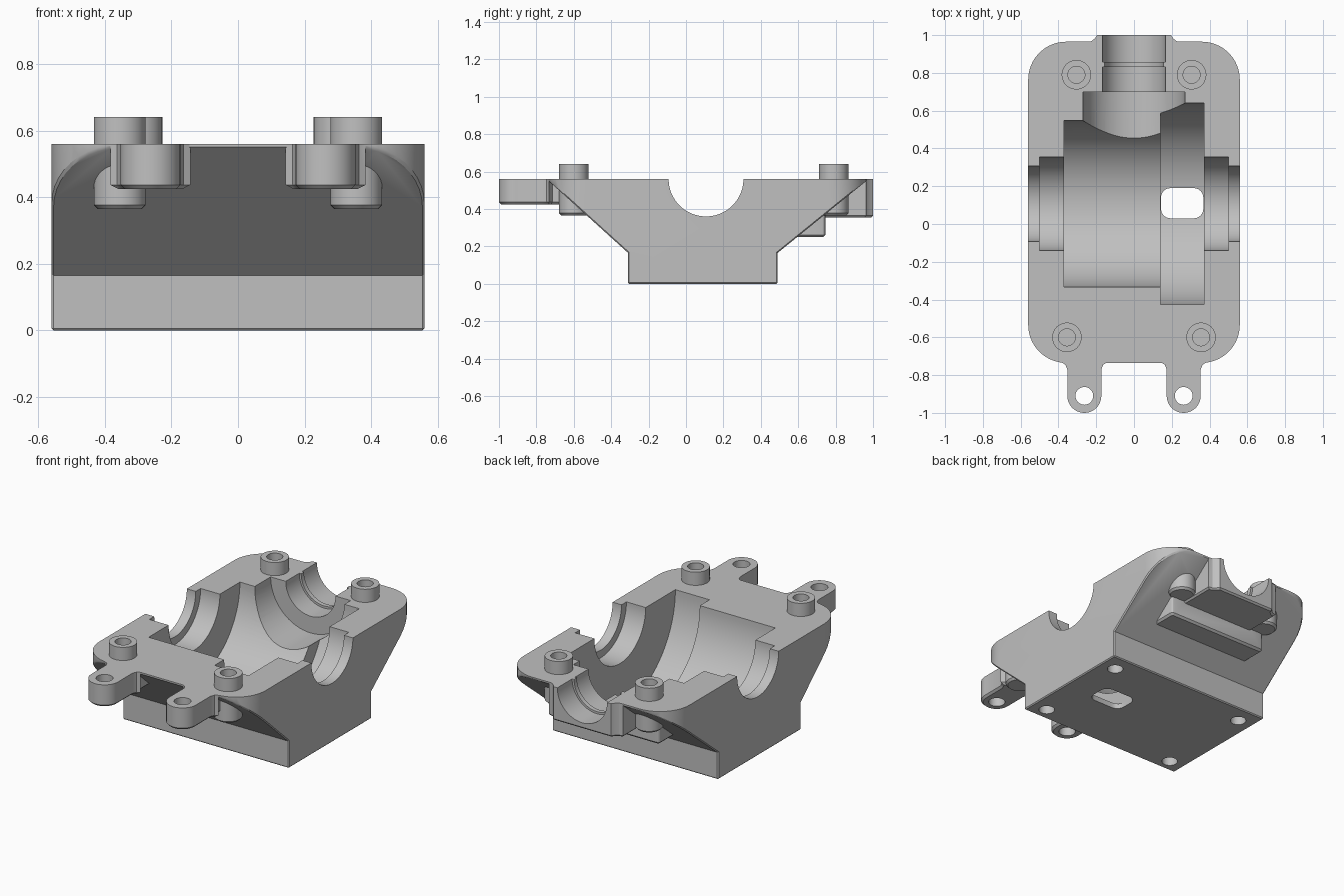
import bpy, bmesh
from math import cos, sin, pi, radians
from mathutils import Matrix

cube = bpy.data.objects.get("Cube")
if cube:
    bpy.data.objects.remove(cube, do_unlink=True)

TOP = 0.56       # parting plane
AXLE_Y = 0.107   # cross axle position

grey = bpy.data.materials.new("light_grey")
grey.use_nodes = True
grey.diffuse_color = (0.53, 0.53, 0.53, 1)
grey.node_tree.nodes["Principled BSDF"].inputs["Base Color"].default_value = grey.diffuse_color


def finish(name, bm):
    bmesh.ops.recalc_face_normals(bm, faces=bm.faces)
    mesh = bpy.data.meshes.new(name)
    bm.to_mesh(mesh)
    bm.free()
    mesh.materials.append(grey)
    obj = bpy.data.objects.new(name, mesh)
    bpy.context.collection.objects.link(obj)
    return obj


def prism(name, outline, low, high, axis="z", chamfer=0):
    """Extrude a 2D outline along z (x, y points) or x (y, z points)."""
    bm = bmesh.new()
    place = (lambda a, b, h: (a, b, h)) if axis == "z" else (lambda a, b, h: (h, a, b))
    face = bm.faces.new([bm.verts.new(place(a, b, low)) for a, b in outline])
    base_edges = list(face.edges)
    ext = bmesh.ops.extrude_face_region(bm, geom=[face], use_keep_orig=True)
    verts = [g for g in ext["geom"] if isinstance(g, bmesh.types.BMVert)]
    bmesh.ops.translate(bm, verts=verts, vec=place(0, 0, high - low))
    bmesh.ops.recalc_face_normals(bm, faces=bm.faces)
    if chamfer:
        bmesh.ops.bevel(bm, geom=base_edges, offset=chamfer, segments=1, affect='EDGES')
    return finish(name, bm)


def cylinder(name, r, low, high, center, axis="z", sides=64):
    bm = bmesh.new()
    bmesh.ops.create_cone(bm, cap_ends=True, segments=sides, radius1=r, radius2=r, depth=high - low)
    bmesh.ops.translate(bm, verts=bm.verts, vec=(0, 0, (low + high) / 2))
    turn = {"z": Matrix(), "x": Matrix.Rotation(pi / 2, 4, 'Y'), "y": Matrix.Rotation(-pi / 2, 4, 'X')}
    bmesh.ops.transform(bm, matrix=Matrix.Translation(center) @ turn[axis], verts=bm.verts)
    return finish(name, bm)


def rounded_rect(x0, x1, y0, y1, r, steps=10):
    pts = []
    for k, (cx, cy) in enumerate([(x1 - r, y1 - r), (x0 + r, y1 - r), (x0 + r, y0 + r), (x1 - r, y0 + r)]):
        for i in range(steps + 1):
            a = pi / 2 * (k + i / steps)
            pts.append((cx + r * cos(a), cy + r * sin(a)))
    return pts


def combine(target, tool, operation):
    mod = target.modifiers.new("combine", 'BOOLEAN')
    mod.operation = operation
    mod.solver = 'EXACT'
    mod.object = tool
    bpy.context.view_layer.objects.active = target
    bpy.ops.object.modifier_apply(modifier=mod.name)
    bpy.data.objects.remove(tool, do_unlink=True)


def smooth(obj):
    bpy.ops.object.select_all(action='DESELECT')
    obj.select_set(True)
    bpy.context.view_layer.objects.active = obj
    bpy.ops.object.shade_smooth_by_angle(angle=radians(28))


# Housing: flared side profile trimmed to a round-cornered plan
profile = [(-0.31, 0), (0.49, 0), (0.49, 0.165), (0.965, 0.55),
           (0.965, TOP), (-0.735, TOP), (-0.735, 0.55), (-0.31, 0.165)]
housing = prism("housing", profile, -0.56, 0.56, "x")
plan = prism("plan_trim", rounded_rect(-0.56, 0.56, -0.735, 0.965, 0.2), -0.1, 0.7)
combine(housing, plan, 'INTERSECT')

# Chamfer the foot and the rims of the sloping faces
bm = bmesh.new()
bm.from_mesh(housing.data)
bmesh.ops.remove_doubles(bm, verts=bm.verts, dist=0.0005)
bm.normal_update()


def is_slope(f):
    return f.normal.z < -0.3 and abs(f.normal.y) > 0.3


rims = []
for e in bm.edges:
    if len(e.link_faces) != 2:
        continue
    a, b = e.link_faces
    z = [v.co.z for v in e.verts]
    foot = max(z) < 0.17 and not is_slope(a) and not is_slope(b) and e.calc_face_angle(0) > 0.5
    rim = is_slope(a) != is_slope(b) and max(z) > 0.17 and min(z) < 0.545
    if foot or rim:
        rims.append(e)
bmesh.ops.bevel(bm, geom=rims, offset=0.013, segments=1, affect='EDGES', clamp_overlap=True)
bm.to_mesh(housing.data)
bm.free()

# Rear shaft housing blocks under the slope
half = [(0.25, 0.6), (0.25, 0.963), (0.225, 0.968), (0.207, 0.983), (0.195, 1.0)]
outline = half + [(-x, y) for x, y in reversed(half)]
combine(housing, prism("shaft_block", outline, 0.355, TOP, chamfer=0.01), 'UNION')
combine(housing, prism("lower_block", rounded_rect(-0.34, 0.34, 0.55, 0.745, 0.02, 3),
                       0.25, 0.45, chamfer=0.012), 'UNION')

# Front mounting ears
for side in (-1, 1):
    flank = [(0.09, -0.55), (0.09, -0.715), (0.12, -0.733), (0.1, -0.745), (0.09, -0.77)]
    tip = [(0.09 * cos(a), -0.91 + 0.09 * sin(a)) for a in [-pi * i / 20 for i in range(21)]]
    ear = flank + tip + [(-x, y) for x, y in reversed(flank)]
    ear = [(x + side * 0.263, y) for x, y in ear]
    combine(housing, prism("ear", ear, 0.425, TOP, chamfer=0.012), 'UNION')
    combine(housing, cylinder("ear_hole", 0.047, 0.3, 0.7, (side * 0.263, -0.91, 0), sides=32), 'DIFFERENCE')

# Cross axle cavity: bearing seats, drum chamber and wheel chamber
for r, x0, x1 in [(0.2, -0.7, 0.7), (0.247, -0.5, 0.5), (0.44, -0.37, 0.3), (0.533, 0.14, 0.37)]:
    combine(housing, cylinder("axle_cut", r, x0, x1, (0, AXLE_Y, TOP), "x", 96), 'DIFFERENCE')

# Rear shaft cavity with a narrow ridge between two bearing seats
for r, y0, y1 in [(0.27, AXLE_Y, 0.70), (0.155, 0.5, 1.1), (0.168, 0.5, 0.83), (0.168, 0.857, 1.1)]:
    combine(housing, cylinder("shaft_cut", r, y0, y1, (0, 0, TOP), "y", 64), 'DIFFERENCE')

# Floor slot and foot screw holes
combine(housing, prism("slot_cut", rounded_rect(0.143, 0.367, 0.03, 0.19, 0.05, 6), -0.1, 0.2), 'DIFFERENCE')
for x in (-0.46, 0.46):
    for y in (-0.23, 0.38):
        combine(housing, cylinder("screw_cut", 0.045, -0.1, 0.15, (x, y, 0), sides=32), 'DIFFERENCE')
smooth(housing)

# Screw bosses: hollow collars above the parting plane, chamfered pins below
for name, bx, by in [("front_boss", 0.355, -0.6), ("rear_boss", 0.305, 0.79)]:
    for side, label in ((1, "left"), (-1, "right")):
        circle = [(side * bx + 0.078 * cos(2 * pi * i / 40), by + 0.078 * sin(2 * pi * i / 40)) for i in range(40)]
        boss = prism(name + "_" + label, circle, 0.365, 0.64, chamfer=0.012)
        combine(boss, cylinder("bore", 0.045, 0.45, 0.8, (side * bx, by, 0), sides=40), 'DIFFERENCE')
        # Clear the housing inside the collar so the bore stays open
        combine(housing, cylinder("bore", 0.06, 0.44, 0.8, (side * bx, by, 0), sides=40), 'DIFFERENCE')
        smooth(boss)
smooth(housing)
